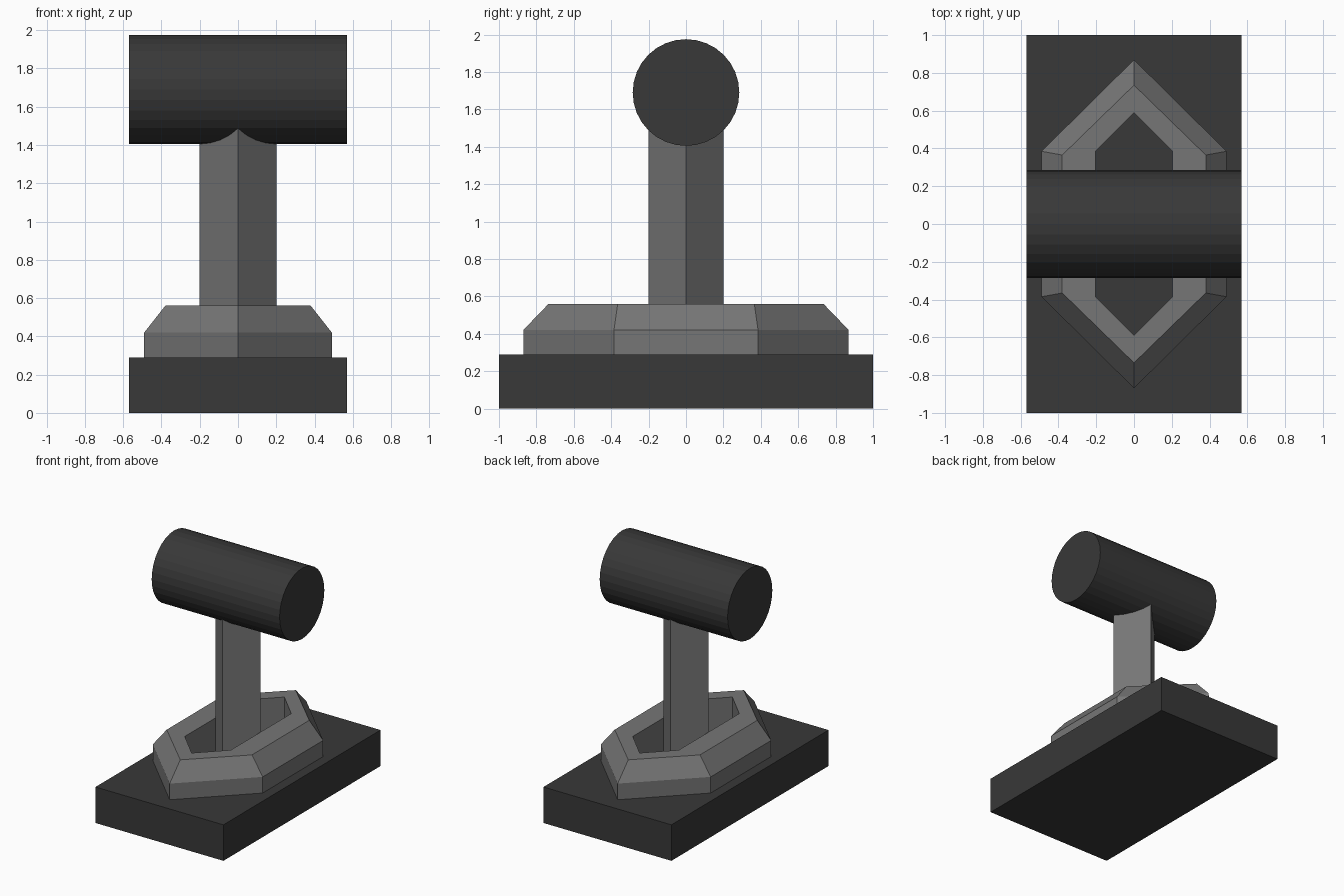
import bpy, bmesh, math

if "Cube" in bpy.data.objects:
    bpy.data.objects.remove(bpy.data.objects["Cube"])


def material(name, v):
    m = bpy.data.materials.new(name)
    m.diffuse_color = (v, v, v, 1)
    m.use_nodes = True
    m.node_tree.nodes["Principled BSDF"].inputs["Base Color"].default_value = m.diffuse_color
    return m


dark = material("dark_grey", 0.04)
mid = material("mid_grey", 0.18)


def finish(name, mat):
    o = bpy.context.object
    o.name = name
    o.data.materials.append(mat)
    return o


# Rectangular base slab
bpy.ops.mesh.primitive_cube_add(size=1, location=(0, 0, 0.145))
bpy.context.object.scale = (1.14, 2, 0.29)
bpy.ops.object.transform_apply(location=False, rotation=False, scale=True)
finish("base", dark)

# Square post turned edge-on, running up into the head
bpy.ops.mesh.primitive_cylinder_add(vertices=4, radius=0.2, depth=1.22,
                                    location=(0, 0, 0.89))
finish("post", mid)

# Horizontal cylindrical head
bpy.ops.mesh.primitive_cylinder_add(vertices=32, radius=0.285, depth=1.14,
                                    location=(0, 0, 1.69),
                                    rotation=(0, math.pi / 2, 0))
finish("head", dark)


# Six-sided collar: each loop is (side x, shoulder y, tip y, z)
section = [(0.49, 0.385, 0.87, 0.29), (0.49, 0.385, 0.87, 0.42),
           (0.38, 0.365, 0.735, 0.56), (0.205, 0.385, 0.59, 0.56),
           (0.205, 0.385, 0.59, 0.29)]
bm = bmesh.new()
loops = []
for x, y, tip, z in section:
    outline = [(0, -tip), (x, -y), (x, y), (0, tip), (-x, y), (-x, -y)]
    loops.append([bm.verts.new((px, py, z)) for px, py in outline])
for a, b in zip(loops, loops[1:] + loops[:1]):
    for i in range(6):
        j = (i + 1) % 6
        bm.faces.new((a[i], a[j], b[j], b[i]))
bmesh.ops.recalc_face_normals(bm, faces=bm.faces)
mesh = bpy.data.meshes.new("collar")
bm.to_mesh(mesh)
bm.free()
collar = bpy.data.objects.new("collar", mesh)
mesh.materials.append(mid)
bpy.context.collection.objects.link(collar)
